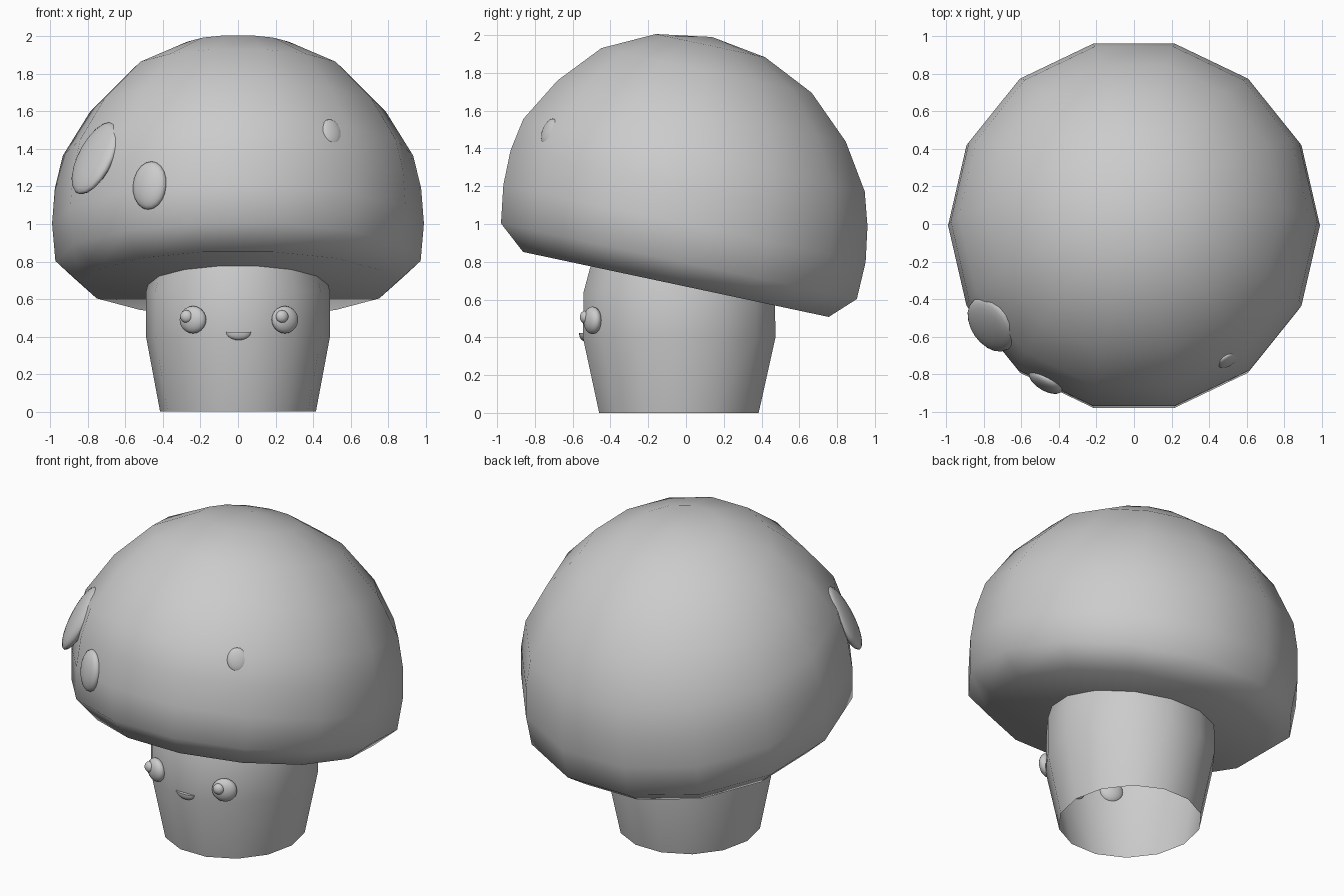
import bpy, bmesh, math
from mathutils import Vector, Matrix

if "Cube" in bpy.data.objects:
    bpy.data.objects.remove(bpy.data.objects["Cube"])

SIDES = 14
grey = bpy.data.materials.new("plain_grey")
grey.diffuse_color = (0.6, 0.6, 0.6, 1)
grey.use_nodes = True
grey.node_tree.nodes["Principled BSDF"].inputs["Base Color"].default_value = grey.diffuse_color


def finish(name, bm):
    bmesh.ops.recalc_face_normals(bm, faces=bm.faces)
    for f in bm.faces:
        f.smooth = True
    me = bpy.data.meshes.new(name)
    bm.to_mesh(me)
    bm.free()
    me.materials.append(grey)
    ob = bpy.data.objects.new(name, me)
    bpy.context.collection.objects.link(ob)
    return ob


def loft(name, rings, tilt=0.0, tip=None, floor=False):
    """Rings are (centre y, centre z, x radius, y radius), tilted about x."""
    bm = bmesh.new()
    loops = []
    for cy, cz, rx, ry in rings:
        loop = []
        for i in range(SIDES):
            a = 2 * math.pi * i / SIDES
            s = ry * math.sin(a)
            loop.append(bm.verts.new((rx * math.cos(a), cy + s * math.cos(tilt),
                                      cz - s * math.sin(tilt))))
        loops.append(loop)
    for lo, hi in zip(loops, loops[1:]):
        for i in range(SIDES):
            j = (i + 1) % SIDES
            bm.faces.new((lo[i], lo[j], hi[j], hi[i]))
    if tip:
        t = bm.verts.new(tip)
        for i in range(SIDES):
            bm.faces.new((loops[-1][i], loops[-1][(i + 1) % SIDES], t))
    if floor:
        bm.faces.new(loops[0])
    return finish(name, bm)


def button(name, loc, normal, size, half=False):
    """Flattened ball facing along normal; size is (width, height, depth)."""
    bm = bmesh.new()
    bmesh.ops.create_uvsphere(bm, u_segments=20, v_segments=12, radius=1)
    if half:  # keep only the lower half, with a flat top
        geom = bm.verts[:] + bm.edges[:] + bm.faces[:]
        cut = bmesh.ops.bisect_plane(bm, geom=geom, plane_co=(0, 0, 0), dist=1e-4,
                                     plane_no=(0, 1, 0), clear_outer=True)
        edges = [e for e in cut["geom_cut"] if isinstance(e, bmesh.types.BMEdge)]
        bmesh.ops.holes_fill(bm, edges=edges)
    rot = Vector(normal).normalized().to_track_quat('Z', 'Y').to_matrix().to_4x4()
    bm.transform(Matrix.Translation(loc) @ rot @ Matrix.Diagonal((*size, 1)))
    return finish(name, bm)


# Stalk, open underneath
loft("stalk", [(-.0375, 0, .415, .433), (-.036, .40, .49, .523),
               (-.036, .64, .49, .519), (-.036, .80, .445, .475)])

# Tilted cap: (centre y, centre z, radius across the flats)
profile = [(-.0535, .68, .827), (-.0375, .803, .963), (-.008, 1.0025, .9805),
           (.016, 1.189, .966), (.0425, 1.364, .924), (.083, 1.598, .78),
           (.109, 1.813, .569), (.13, 1.944, .296)]
flat = math.cos(math.pi / SIDES)
loft("cap", [(y, z, r * .985 / flat, r / flat) for y, z, r in profile],
     tilt=math.radians(12), tip=(0, .138, 1.99), floor=True)

# Raised spots on the cap
button("large_spot", (-.76, -.535, 1.35), (-.8, -.55, .5), (.16, .215, .05))
button("middle_spot", (-.47, -.84, 1.205), (-.5, -.87, .15), (.1, .13, .045))
button("small_spot", (.5, -.725, 1.49), (.5, -.78, .35), (.06, .072, .022))

# Eyes and pupils
for side, x, px in (("left", -.24, -.275), ("right", .25, .235)):
    button(side + "_eye", (x, -.495, .49), (x * 1.6, -.9, 0), (.075, .073, .042))
    button(side + "_pupil", (px, -.515 if x < 0 else -.535, .507),
           (x, -.9, 0), (.034, .034, .026))

# Mouth
button("mouth", (.003, -.54, .424), (0, -1, 0), (.068, .043, .026), half=True)

for ob in bpy.data.objects:
    bpy.ops.object.select_all(action='DESELECT')
    ob.select_set(True)
    bpy.context.view_layer.objects.active = ob
    bpy.ops.object.shade_smooth_by_angle(angle=math.radians(70))
